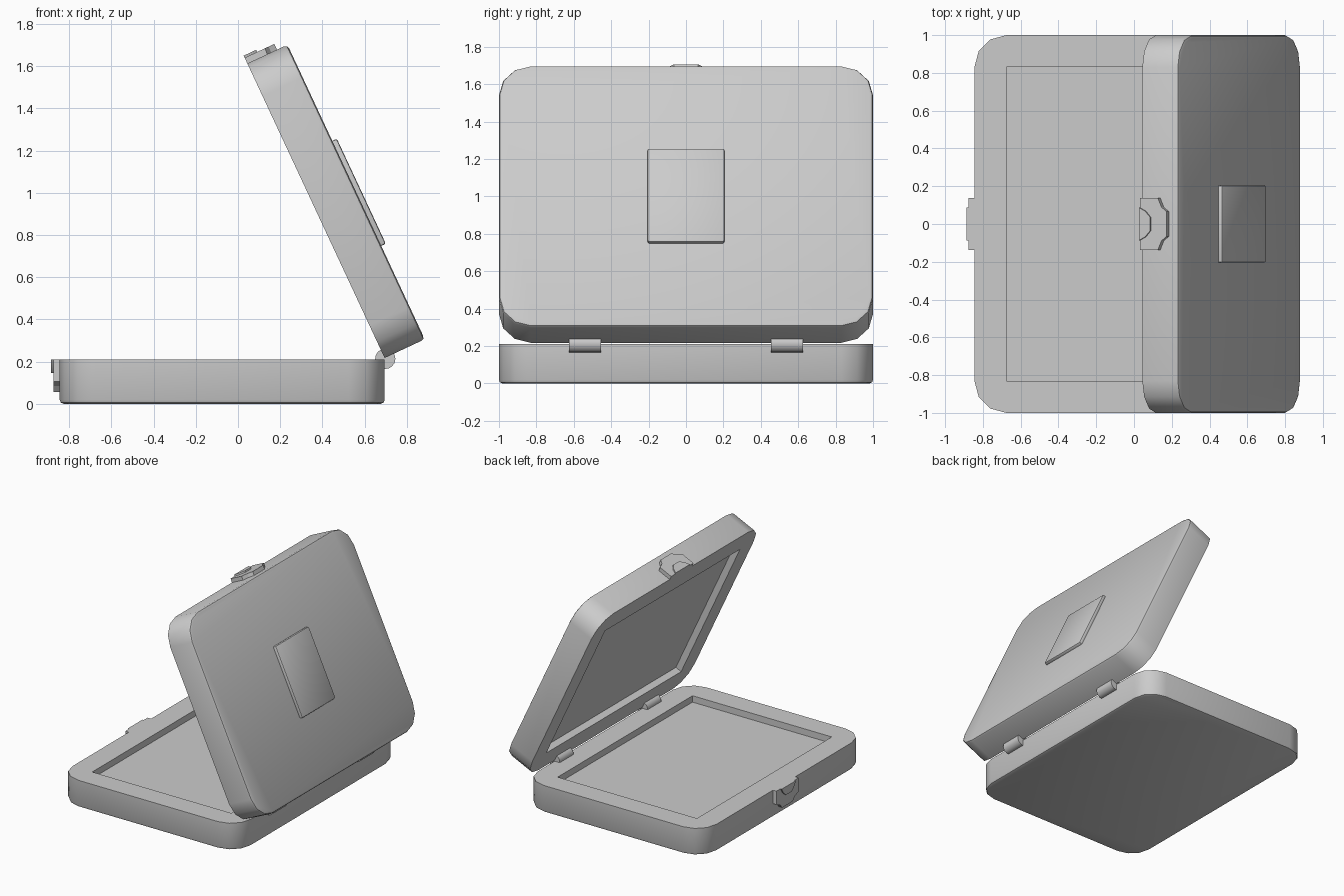
import bpy, bmesh
from math import sin, cos, pi, radians
from mathutils import Matrix, Vector

if "Cube" in bpy.data.objects:
    bpy.data.objects.remove(bpy.data.objects["Cube"])

L, W, T, R = 1.54, 1.0, 0.21, 0.17      # half-shell length, half width, thickness, corner radius
RECESS = 0.05
TILT = radians(115)


def frame(origin, along, side, depth):
    m = Matrix((along, side, depth)).transposed().to_4x4()
    m.translation = origin
    return m


# local axes: distance from hinge, sideways, depth away from the opening plane
BASE = frame(Vector((0.695, 0, T)), (-1, 0, 0), (0, 1, 0), (0, 0, -1))
LID = frame(Vector((0.695, 0, 0.217)), (cos(TILT), 0, sin(TILT)), (0, -1, 0),
            (sin(TILT), 0, -cos(TILT)))


def finish(bm, name, matrix, angle=35):
    bmesh.ops.recalc_face_normals(bm, faces=bm.faces)
    bm.transform(matrix)
    me = bpy.data.meshes.new(name)
    bm.to_mesh(me)
    bm.free()
    ob = bpy.data.objects.new(name, me)
    bpy.context.collection.objects.link(ob)
    bpy.ops.object.select_all(action='DESELECT')
    ob.select_set(True)
    bpy.context.view_layer.objects.active = ob
    bpy.ops.object.shade_smooth_by_angle(angle=radians(angle))
    return ob


def shell(name, matrix):
    # rounded tray with a recessed rectangular floor
    bm = bmesh.new()
    centres = [(L - R, W - R), (R, W - R), (R, R - W), (L - R, R - W)]
    rim, low = [], []
    for i, (cx, cy) in enumerate(centres):
        for k in range(4):
            a = pi / 2 * (i + k / 3)
            p = (cx + R * cos(a), cy + R * sin(a))
            rim.append(bm.verts.new((*p, 0)))
            low.append(bm.verts.new((*p, T)))
    inner = [bm.verts.new((*c, 0)) for c in centres]
    floor = [bm.verts.new((*c, RECESS)) for c in centres]
    n = len(rim)
    for j in range(n):
        k = (j + 1) % n
        bm.faces.new((rim[j], rim[k], low[k], low[j]))
        if j % 4 == 3:
            bm.faces.new((rim[j], rim[k], inner[k // 4], inner[j // 4]))
        else:
            bm.faces.new((rim[j], rim[k], inner[j // 4]))
    for i in range(4):
        k = (i + 1) % 4
        bm.faces.new((inner[i], inner[k], floor[k], floor[i]))
    bm.faces.new(floor)
    back = bm.faces.new(low)
    bmesh.ops.bevel(bm, geom=list(back.edges), offset=0.018, segments=2,
                    profile=0.5, affect='EDGES')
    finish(bm, name, matrix)


def latch_plate(name, matrix, half_profile, height):
    # profile (depth, side) mirrored sideways and raised off the end face
    pts = half_profile + [(d, -s) for d, s in reversed(half_profile)]
    bm = bmesh.new()
    f = bm.faces.new([bm.verts.new((L - 0.01, s, d)) for d, s in pts])
    top = bmesh.ops.extrude_face_region(bm, geom=[f])['geom']
    verts = [v for v in top if isinstance(v, bmesh.types.BMVert)]
    bmesh.ops.translate(bm, verts=verts, vec=(height + 0.01, 0, 0))
    finish(bm, name, matrix, 20)


for label, m in (("base", BASE), ("lid", LID)):
    shell(label + "_shell", m)
    latch_plate(label + "_latch_plate", m,
                [(0, 0.137), (0.105, 0.137), (0.125, 0.09), (0.155, 0.065)], 0.03)
    latch_plate(label + "_latch_catch", m,
                [(0, 0.087), (0.035, 0.068), (0.065, 0.035)], 0.041)

# raised panel on the outside of the lid
bm = bmesh.new()
bmesh.ops.create_cube(bm, size=1)
bm.transform(Matrix.Translation((0.763, 0, T + 0.006)) @ Matrix.Diagonal((0.55, 0.41, 0.036, 1)))
bmesh.ops.bevel(bm, geom=list(bm.edges), offset=0.01, segments=2, profile=0.5, affect='EDGES')
finish(bm, "lid_panel", LID)

# hinge barrels
for name, y in (("hinge_left", -0.54), ("hinge_right", 0.54)):
    bm = bmesh.new()
    bmesh.ops.create_cone(bm, cap_ends=True, segments=16, radius1=0.048, radius2=0.048, depth=0.17)
    finish(bm, name, Matrix.Translation((0.698, y, 0.213)) @ Matrix.Rotation(pi / 2, 4, 'X'))
